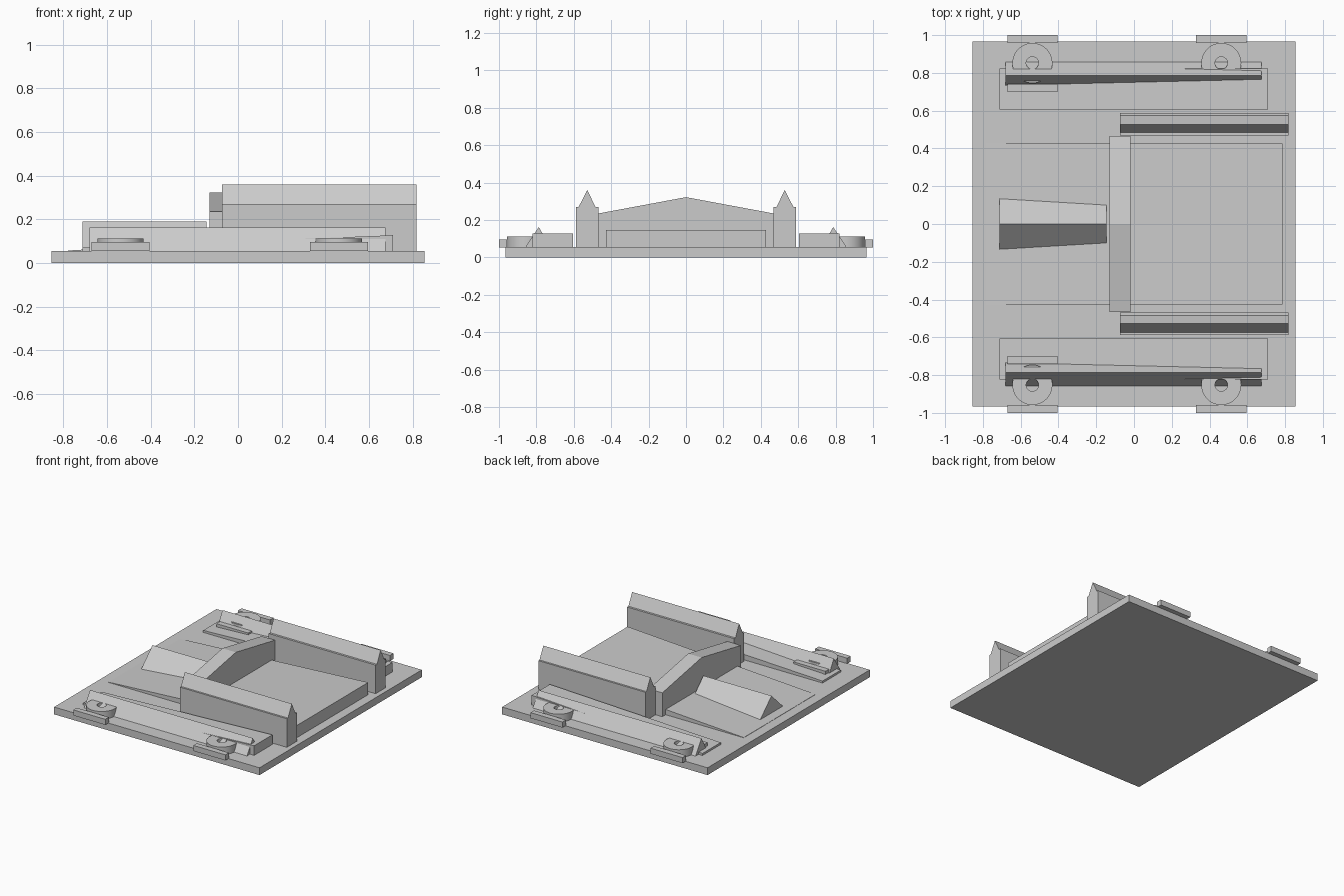
import bpy, bmesh
from math import radians

if "Cube" in bpy.data.objects:
    bpy.data.objects.remove(bpy.data.objects["Cube"])

grey = bpy.data.materials.new("plain grey")
grey.use_nodes = True
colour = (0.6, 0.6, 0.6, 1)
grey.diffuse_color = colour
grey.node_tree.nodes["Principled BSDF"].inputs["Base Color"].default_value = colour

GROUND = 0.055   # top of the base plate


def extrude(name, profile, start, end, axis):
    """Sweep a 2D profile along x (profile is y,z) or y (profile is x,z)."""
    bm = bmesh.new()
    place = (lambda p, s: (s, p[0], p[1])) if axis == "x" else (lambda p, s: (p[0], s, p[1]))
    face = bm.faces.new([bm.verts.new(place(p, start)) for p in profile])
    moved = bmesh.ops.extrude_face_region(bm, geom=[face])["geom"]
    shift = (end - start, 0, 0) if axis == "x" else (0, end - start, 0)
    bmesh.ops.translate(bm, vec=shift, verts=[v for v in moved if isinstance(v, bmesh.types.BMVert)])
    bmesh.ops.recalc_face_normals(bm, faces=bm.faces)
    return finish(name, bm)


def finish(name, bm):
    mesh = bpy.data.meshes.new(name)
    bm.to_mesh(mesh)
    bm.free()
    mesh.materials.append(grey)
    obj = bpy.data.objects.new(name, mesh)
    bpy.context.collection.objects.link(obj)
    return obj


def box(name, x0, x1, y0, y1, z0, z1):
    return extrude(name, [(y0, z0), (y1, z0), (y1, z1), (y0, z1)], x0, x1, "x")


def wedge(name, x0, x1, y0, y1, low, high):
    return extrude(name, [(x0, GROUND), (x1, GROUND), (x1, high), (x0, low)], y0, y1, "y")


def ring(name, x, y, outer, inner, z0, z1, sides=48):
    """Flat disc with a round hole, made by spinning its cross-section."""
    bm = bmesh.new()
    section = [(inner, z0), (outer, z0), (outer, z1), (inner, z1)]
    verts = [bm.verts.new((x + r, y, z)) for r, z in section]
    edges = [bm.edges.new((verts[i], verts[(i + 1) % 4])) for i in range(4)]
    bmesh.ops.spin(bm, geom=verts + edges, cent=(x, y, 0), axis=(0, 0, 1),
                   angle=radians(360), steps=sides, use_merge=True)
    bmesh.ops.remove_doubles(bm, verts=bm.verts, dist=0.0001)
    bmesh.ops.recalc_face_normals(bm, faces=bm.faces)
    obj = finish(name, bm)
    bpy.ops.object.select_all(action="DESELECT")
    obj.select_set(True)
    bpy.context.view_layer.objects.active = obj
    bpy.ops.object.shade_smooth_by_angle(angle=radians(30))
    return obj


# Base plate and gently rising centre deck
box("base_plate", -0.855, 0.855, -0.965, 0.965, 0, GROUND)
wedge("centre_deck", -0.78, 0.785, -0.427, 0.427, 0.057, 0.147)

# Ridge on the front of the deck
extrude("nose_ridge", [(-0.14, GROUND), (0.14, GROUND), (0, 0.19)], -0.712, -0.145, "x")

# Cross wall with a peaked top
extrude("cross_wall", [(-0.467, GROUND), (0.467, GROUND), (0.467, 0.235), (0, 0.322), (-0.467, 0.235)],
        -0.13, -0.018, "x")

for side, s in (("left", 1), ("right", -1)):
    # Long side wall with a narrow gabled cap
    wall = [(0.468, GROUND), (0.588, GROUND), (0.588, 0.27), (0.574, 0.27),
            (0.528, 0.36), (0.484, 0.27), (0.468, 0.27)]
    extrude(f"{side}_side_wall", [(s * y, z) for y, z in wall], -0.073, 0.818, "x")

    # Sloping outer pod and the ridge running along it
    wedge(f"{side}_pod", -0.713, 0.71, s * 0.605, s * 0.822, 0.07, 0.127)
    extrude(f"{side}_pod_ridge", [(s * 0.725, GROUND), (s * 0.858, GROUND), (s * 0.787, 0.162)],
            -0.68, 0.675, "x")

    # Ring mounts, each between two flat pads
    for end, x in (("front", -0.538), ("rear", 0.462)):
        ring(f"{side}_{end}_ring", x, s * 0.852, 0.106, 0.033, GROUND, 0.112)
        for pad, y in (("outer", 0.979), ("inner", 0.721)):
            box(f"{side}_{end}_{pad}_pad", x - 0.133, x + 0.133,
                s * y - 0.021, s * y + 0.021, 0.054, 0.096)
